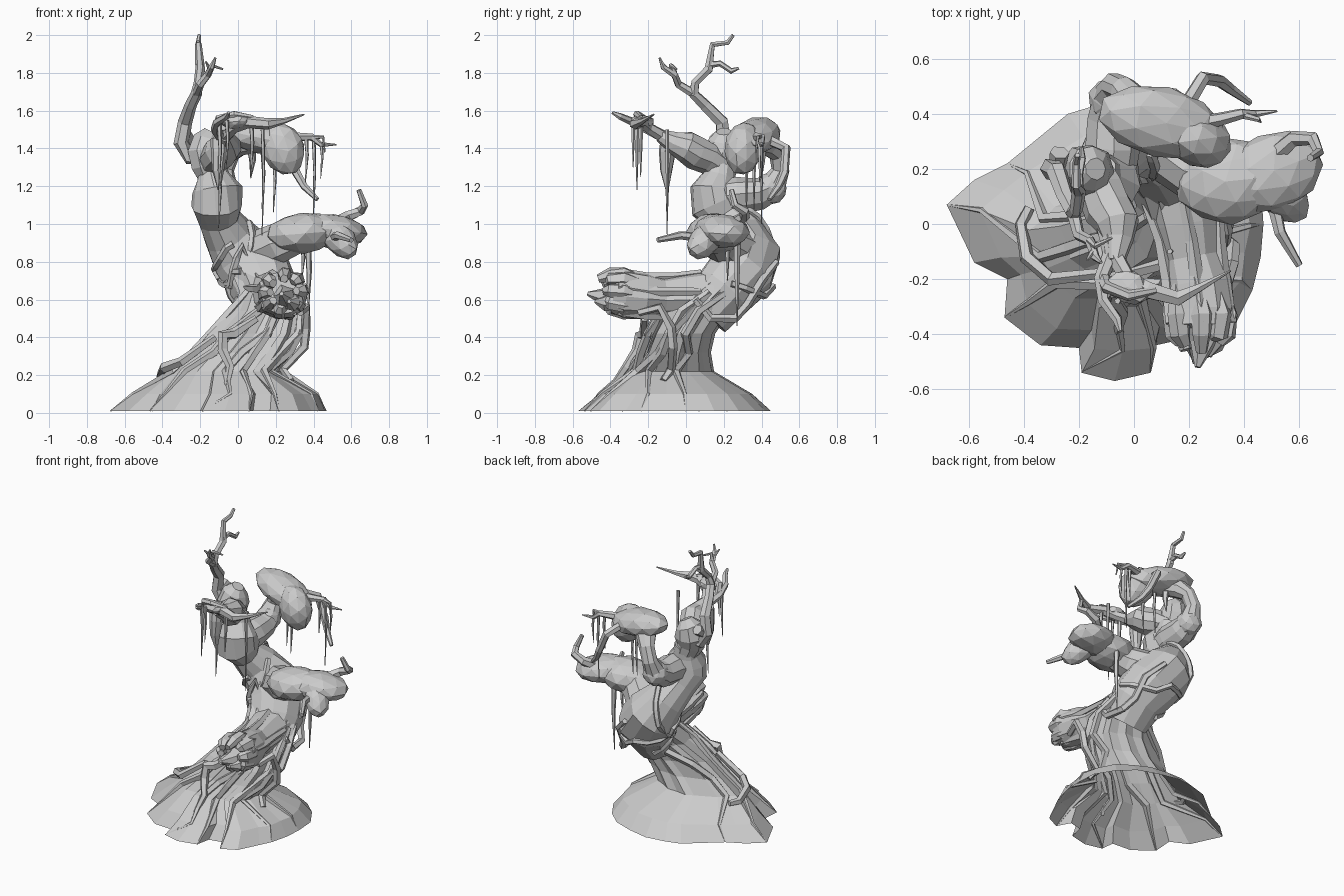
import bpy, bmesh, math, random
from mathutils import Vector as V, Matrix

random.seed(4)


def finish(name, bm):
    bmesh.ops.recalc_face_normals(bm, faces=bm.faces)
    me = bpy.data.meshes.new(name)
    bm.to_mesh(me)
    bm.free()
    ob = bpy.data.objects.new(name, me)
    bpy.context.collection.objects.link(ob)
    return ob


def skin(bm, rings, cap=True):
    vs = [[bm.verts.new(p) for p in r] for r in rings]
    n = len(vs[0])
    for a, b in zip(vs, vs[1:]):
        for i in range(n):
            bm.faces.new((a[i], a[(i + 1) % n], b[(i + 1) % n], b[i]))
    if cap:
        bm.faces.new(vs[0][::-1])
        bm.faces.new(vs[-1])


def sweep(pts, sides=8, jit=0.0):
    """Rings along a path; each point is (x, y, z, radius)."""
    P = [V(p[:3]) for p in pts]
    rings, u = [], None
    for i, p in enumerate(P):
        a = (p - P[i - 1]).normalized() if i else V()
        b = (P[i + 1] - p).normalized() if i < len(P) - 1 else V()
        t = (a + b).normalized()
        u = (u if u else t.orthogonal())
        u = (u - t * u.dot(t)).normalized()
        w = t.cross(u)
        ring = []
        for k in range(sides):
            an = 2 * math.pi * k / sides
            r = pts[i][3] * (1 + random.uniform(-jit, jit))
            ring.append(p + (u * math.cos(an) + w * math.sin(an)) * r)
        rings.append(ring)
    return rings


def tubes(name, paths, sides=6, jit=0.0):
    bm = bmesh.new()
    for p in paths:
        skin(bm, sweep(p, sides, jit))
    return finish(name, bm)


def blob(name, c, size, axis, jit=0.05):
    bm = bmesh.new()
    bmesh.ops.create_icosphere(bm, subdivisions=2, radius=1)
    q = V(axis).to_track_quat('X', 'Z').to_matrix().to_4x4()
    for v in bm.verts:
        v.co *= 1 + random.uniform(-jit, jit)
    bm.transform(Matrix.Translation(c) @ q @ Matrix.Diagonal((*size, 1)))
    return finish(name, bm)


# Flared root skirt: lobed outline at the ground blending to a rounder trunk
outline = [(.47, 0), (.46, .15), (.38, .28), (.28, .37), (.14, .42), (0, .45), (-.14, .43),
           (-.24, .4), (-.46, .22), (-.58, .16), (-.68, .07), (-.58, -.14), (-.46, -.2),
           (-.47, -.34), (-.34, -.44), (-.2, -.45), (-.19, -.54), (-.07, -.57), (.06, -.54),
           (.08, -.44), (.17, -.42), (.22, -.51), (.32, -.46), (.39, -.32), (.43, -.24), (.46, -.12)]
# z, x range, y range
levels = [(.01, -.68, .47, -.57, .45), (.1, -.56, .42, -.47, .36), (.22, -.38, .22, -.31, .15),
          (.32, -.27, .28, -.24, .13), (.42, -.17, .33, -.2, .15), (.54, -.05, .34, -.14, .23),
          (.64, 0, .32, -.05, .34), (.74, -.04, .27, .08, .42)]


def skirt_point(k, i, grow=1.0):
    z, x0, x1, y0, y1 = levels[k]
    ox, oy = outline[i % len(outline)]
    ux, uy = (ox + .105) / .575, (oy + .06) / .51
    t = min(1, k / 4)
    l = math.hypot(ux, uy)
    r = (1 - t) + t * (.97 + .06 * (-1) ** i) / l
    return V(((x0 + x1) / 2 + ux * r * (x1 - x0) / 2 * grow,
              (y0 + y1) / 2 + uy * r * (y1 - y0) / 2 * grow, z))


bm = bmesh.new()
skin(bm, [[skirt_point(k, i) for i in range(len(outline))] for k in range(len(levels))], cap=False)
finish("root_skirt", bm)

# Twisting trunk and bulging limbs
trunk = [(.16, .1, .52, .15), (.15, .2, .64, .17), (.1, .29, .74, .185), (.02, .33, .84, .17),
         (-.05, .29, .94, .135), (-.1, .22, 1.03, .11), (-.11, .16, 1.1, .135), (-.11, .15, 1.18, .13),
         (-.13, .18, 1.25, .09), (-.14, .19, 1.31, .075)]
tubes("trunk", [trunk], 12, .05)
tubes("upper_limbs", [
    [(-.14, .19, 1.25, .075), (-.16, .18, 1.31, .09), (-.17, .19, 1.38, .1), (-.16, .2, 1.45, .08), (-.14, .2, 1.49, .04)],
    [(-.15, .2, 1.3, .07), (-.12, .12, 1.35, .085), (-.09, .05, 1.38, .09), (-.06, 0, 1.41, .085),
     (-.06, -.06, 1.43, .06), (-.07, -.14, 1.47, .035)],
    [(-.1, .15, 1.13, .1), (-.08, .28, 1.15, .1), (-.08, .39, 1.16, .09), (-.08, .46, 1.2, .075),
     (-.07, .5, 1.29, .05), (-.04, .49, 1.37, .05), (0, .44, 1.42, .065), (.1, .36, 1.44, .06)],
    [(.05, .33, .78, .13), (.12, .28, .85, .12), (.22, .2, .9, .11), (.35, .16, .94, .08)],
    [(-.1, -.09, 1.45, .045), (-.1, -.1, 1.38, .045), (-.105, -.105, 1.28, .032), (-.1, -.1, 1.18, .008)],
], 9, .05)

# Broken stub pointing forward: swollen, with overlapping splinters at the rim
tubes("broken_stub", [[(.17, .12, .6, .15), (.19, 0, .61, .125), (.21, -.12, .605, .11),
                       (.23, -.22, .615, .12), (.24, -.32, .625, .128), (.24, -.38, .635, .115)]], 11, .06)
splinters = []
for k in range(8):
    a = 2 * math.pi * k / 8 + random.uniform(-.2, .2)
    c, s = math.cos(a), math.sin(a)
    e = random.uniform(-.47, -.41)
    splinters.append([(.22 + c * .08, -.2, .61 + s * .08, .03), (.24 + c * .1, -.33, .635 + s * .1, .042),
                      (.24 + c * .09, -.4, .64 + s * .09, .038), (.24 + c * .07, e, .64 + s * .07, .022)])
splinters.append([(.24, -.32, .61, .08), (.25, -.43, .61, .05), (.23, -.52, .63, .012)])
splinters.append([(.28, -.34, .6, .06), (.29, -.43, .58, .04), (.27, -.48, .59, .012)])
tubes("stub_splinters", splinters, 6, .12)

# Heavy drooping caps
blob("upper_cap", (.1, .37, 1.465), (.24, .13, .09), (.46, -.1, -.1), .04)
blob("upper_cap_lobe", (.235, .305, 1.4), (.15, .1, .115), (.35, -.12, -.75), .04)
blob("lower_cap", (.34, .155, .95), (.19, .155, .11), (1, .1, .08), .04)
blob("lower_cap_lobe", (.5, .19, .965), (.19, .14, .09), (.9, .35, -.1), .04)
blob("lower_cap_tip", (.54, .1, .915), (.13, .08, .08), (.45, -.4, -.5), .04)
blob("moss_clump", (-.02, -.23, 1.54), (.08, .06, .035), (1, -.4, .1), .15)
blob("limb_knot", (-.08, .45, 1.19), (.085, .085, .085), (1, 0, 0))

# Bare branches and twigs
tubes("crown_branch", [
    [(-.17, .19, 1.37, .06), (-.26, .2, 1.35, .035), (-.3, .2, 1.43, .042), (-.28, .19, 1.54, .038),
     (-.25, .1, 1.63, .032), (-.22, .04, 1.69, .03), (-.21, .05, 1.75, .024), (-.2, .12, 1.82, .026),
     (-.21, .14, 1.95, .018), (-.21, .22, 1.96, .014), (-.205, .25, 2.0, .01)],
    [(-.2, .11, 1.84, .02), (-.2, .18, 1.85, .016), (-.19, .24, 1.81, .016), (-.19, .28, 1.825, .007)],
    [(-.22, .04, 1.69, .025), (-.2, -.04, 1.74, .022), (-.16, -.06, 1.79, .02), (-.14, -.12, 1.83, .016),
     (-.12, -.14, 1.88, .006)],
    [(-.16, -.06, 1.8, .015), (-.14, -.08, 1.84, .012), (-.08, -.05, 1.82, .005)],
    [(-.15, -.1, 1.82, .012), (-.17, -.13, 1.86, .005)],
    [(-.28, .2, 1.42, .03), (-.27, .26, 1.47, .036)],
], 6)
tubes("front_branch", [
    [(-.09, .0, 1.41, .05), (-.08, -.1, 1.45, .036), (-.02, -.2, 1.51, .03), (.05, -.24, 1.54, .034),
     (.16, -.27, 1.53, .03), (.24, -.23, 1.545, .016), (.35, -.17, 1.58, .004)],
    [(-.08, -.1, 1.45, .03), (-.12, -.2, 1.5, .026), (-.11, -.28, 1.54, .022), (-.06, -.35, 1.57, .018),
     (-.05, -.39, 1.59, .008)],
    [(-.11, -.2, 1.5, .025), (-.1, -.23, 1.56, .022), (-.02, -.26, 1.58, .02), (.08, -.24, 1.565, .012)],
], 6)
tubes("cap_twigs", [
    [(.1, .38, 1.42, .035), (.19, .43, 1.45, .03), (.25, .53, 1.4, .026), (.31, .52, 1.27, .024),
     (.35, .49, 1.2, .02), (.42, .44, 1.13, .012)],
    [(.2, .36, 1.46, .03), (.31, .38, 1.46, .025), (.39, .4, 1.46, .02), (.44, .4, 1.42, .014),
     (.52, .41, 1.42, .004)],
    [(.38, .4, 1.46, .015), (.45, .38, 1.46, .01), (.46, .37, 1.38, .004)],
    [(.48, .22, .98, .04), (.58, .31, 1.04, .03), (.65, .31, 1.07, .026), (.67, .26, 1.1, .02),
     (.64, .24, 1.18, .014)],
    [(.47, .18, .9, .03), (.51, .06, .93, .025), (.53, -.03, .94, .022), (.6, -.15, .915, .014)],
], 6)

# Hanging moss strands: x, y, top, bottom, radius
tubes("hanging_moss", [[(x, y, t, r), (x + .006, y, t - (t - b) * .4, r * .75), (x - .003, y, b, .002)]
                       for x, y, t, b, r in [
    (-.1, -.1, 1.3, .98, .012), (-.1, -.26, 1.54, 1.18, .014),
    (-.06, -.28, 1.55, 1.3, .012), (.07, -.24, 1.54, 1.25, .014),
    (.13, -.1, 1.5, .94, .011), (.13, .36, 1.38, 1.08, .012), (.19, .32, 1.36, 1.06, .012),
    (.07, .4, 1.4, 1.24, .025), (.37, .27, .93, .46, .02), (.4, .4, 1.46, 1.0, .011),
    (.36, .39, 1.46, 1.22, .012), (.44, .4, 1.43, 1.24, .01), (.34, .22, .9, .7, .014)]], 5)

# Vines running up the skirt: outline index at each level, fading out at the ground
vines = []
for start, walk in [(10, (0, 0, 1, 1, 1, 2, 3)), (13, (0, 0, 0, 1, 1, 3, 4)), (16, (0, 1, 1, 1, 2, 2, 2)),
                    (18, (0, 0, 1, 0, 0, 1, 2)), (21, (0, 0, 1, 2, 3, 3, 4)),
                    (24, (0, 0, -1, 0, 0, 1, 1)), (0, (0, 0, 0, 1, 0, 0, 1)), (8, (0, 0, 1, 1, 0, -1, -2))]:
    vines.append([(*skirt_point(k, start + d, .99 if k < 2 else 1.01), (.004, .012, .024, .026, .026, .024, .02)[k])
                  for k, d in enumerate(walk)])
# Loose vines beside and across the trunk
vines += [
    [(.33, -.25, .53, .02), (.36, -.14, .56, .024), (.36, -.08, .45, .026), (.35, -.07, .35, .026),
     (.24, -.08, .23, .024), (.28, -.12, .17, .02)],
    [(.1, -.22, .5, .02), (-.02, -.22, .42, .03), (-.08, -.24, .41, .032), (-.08, -.26, .33, .028),
     (-.04, -.32, .24, .022), (-.06, -.39, .14, .016)],
    [(-.12, -.18, .4, .02), (-.3, -.2, .27, .026), (-.39, -.12, .24, .028), (-.41, 0, .2, .024), (-.38, .06, .2, .02)],
    [(.33, .05, .6, .02), (.33, .13, .5, .024), (.31, .26, .5, .024), (.26, .32, .57, .024), (.24, .4, .7, .024),
     (.14, .48, .8, .018)],
]
# Bands spiralling round the trunk
for ring0, a0, turn in [(1, 0, 5), (1, 2.2, 4.2), (1.5, 4, -3)]:
    band = []
    for s in range(13):
        t = ring0 + s / 12 * 3.2
        i = int(t)
        c = V(trunk[i]).lerp(V(trunk[i + 1]), t - i)
        d = (V(trunk[i + 1][:3]) - V(trunk[i][:3])).normalized()
        u = (V((1, 0, 0)) - d * d.x).normalized()
        a = a0 + turn * s / 12
        p = V(c[:3]) + (u * math.cos(a) + d.cross(u) * math.sin(a)) * c[3]
        band.append((*p, .02))
    vines.append(band)
# Straps along the stub
for a in (.3, 1.5, 2.7, 3.7, 5.2):
    c, s = math.cos(a), math.sin(a)
    vines.append([(.17 + c * .14, .08, .6 + s * .14, .02), (.2 + c * .115, -.06, .61 + s * .11, .024),
                  (.22 + c * .108, -.2, .61 + s * .105, .028), (.24 + c * .115, -.36, .635 + s * .11, .024)])
tubes("vines", vines, 5)
